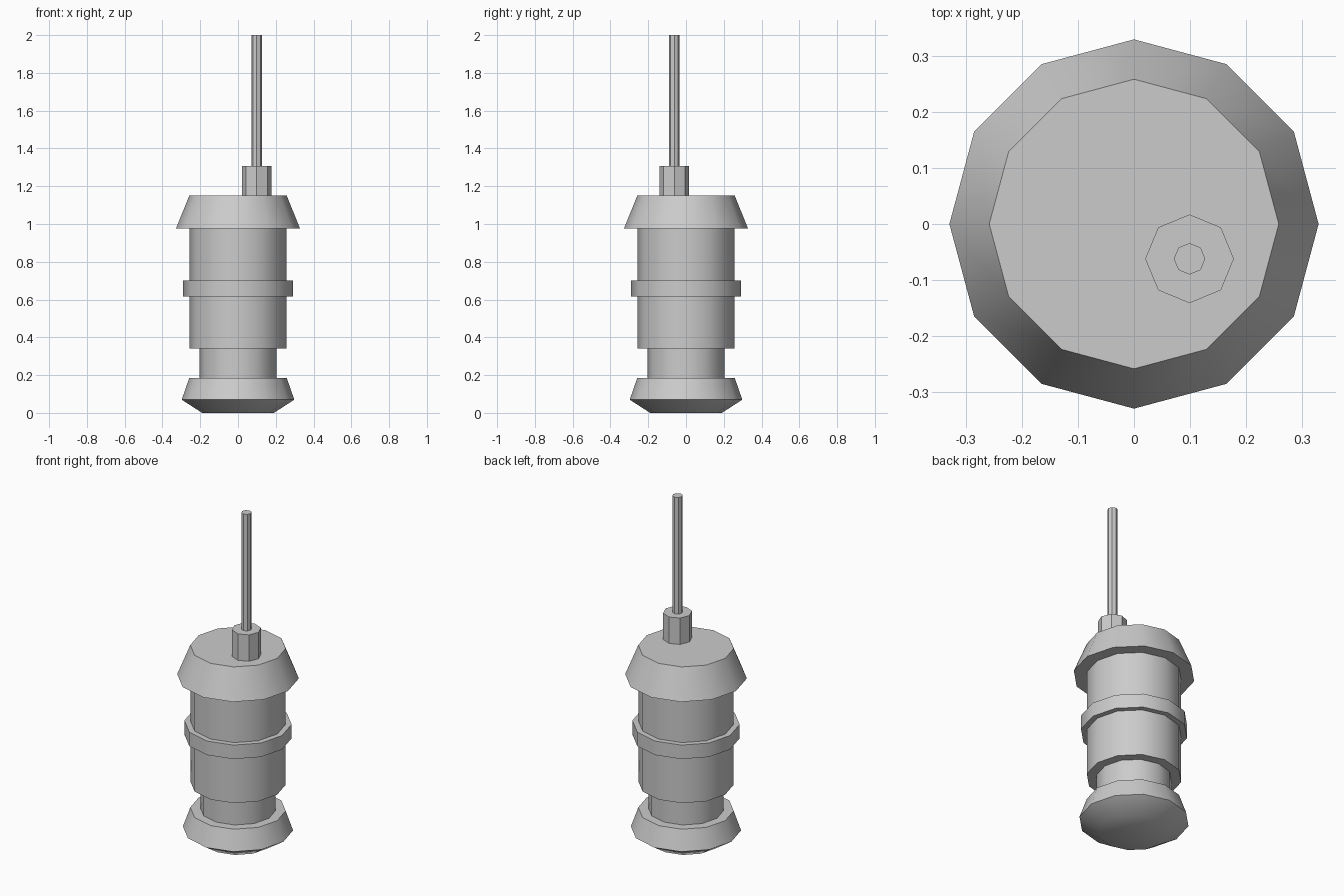
import bpy
import bmesh
import math

cube = bpy.data.objects.get("Cube")
if cube:
    bpy.data.objects.remove(cube, do_unlink=True)

grey = bpy.data.materials.new("light_grey")
grey.use_nodes = True
colour = (0.6, 0.6, 0.6, 1)
grey.diffuse_color = colour
grey.node_tree.nodes["Principled BSDF"].inputs["Base Color"].default_value = colour


def turned(name, profile, sides, x=0, y=0):
    """Closed turned solid from (radius, height) pairs, bottom to top."""
    bm = bmesh.new()
    rings = []
    for r, z in profile:
        angles = [math.tau * i / sides for i in range(sides)]
        rings.append([bm.verts.new((r * math.cos(a), r * math.sin(a), z)) for a in angles])
    for low, high in zip(rings, rings[1:]):
        for i in range(sides):
            j = (i + 1) % sides
            bm.faces.new((low[i], low[j], high[j], high[i]))
    bm.faces.new(rings[0][::-1])
    bm.faces.new(rings[-1])
    mesh = bpy.data.meshes.new(name)
    bm.to_mesh(mesh)
    bm.free()
    mesh.materials.append(grey)
    obj = bpy.data.objects.new(name, mesh)
    obj.location = (x, y, 0)
    bpy.context.collection.objects.link(obj)
    bpy.ops.object.select_all(action="DESELECT")
    obj.select_set(True)
    bpy.context.view_layer.objects.active = obj
    bpy.ops.object.shade_smooth_by_angle(angle=math.radians(40))
    return obj


# Twelve-sided housing
turned("foot", [(0.19, 0), (0.298, 0.07), (0.258, 0.185)], 12)
turned("neck", [(0.204, 0.18), (0.204, 0.345)], 12)
turned("body", [(0.258, 0.34), (0.258, 0.98)], 12)
turned("band", [(0.29, 0.617), (0.29, 0.70)], 12)
turned("cap", [(0.329, 0.975), (0.258, 1.15)], 12)

# Eight-sided off-centre aerial
turned("aerial_socket", [(0.079, 1.145), (0.079, 1.307)], 8, 0.099, -0.062)
turned("aerial", [(0.028, 1.30), (0.028, 2.0)], 8, 0.099, -0.062)
